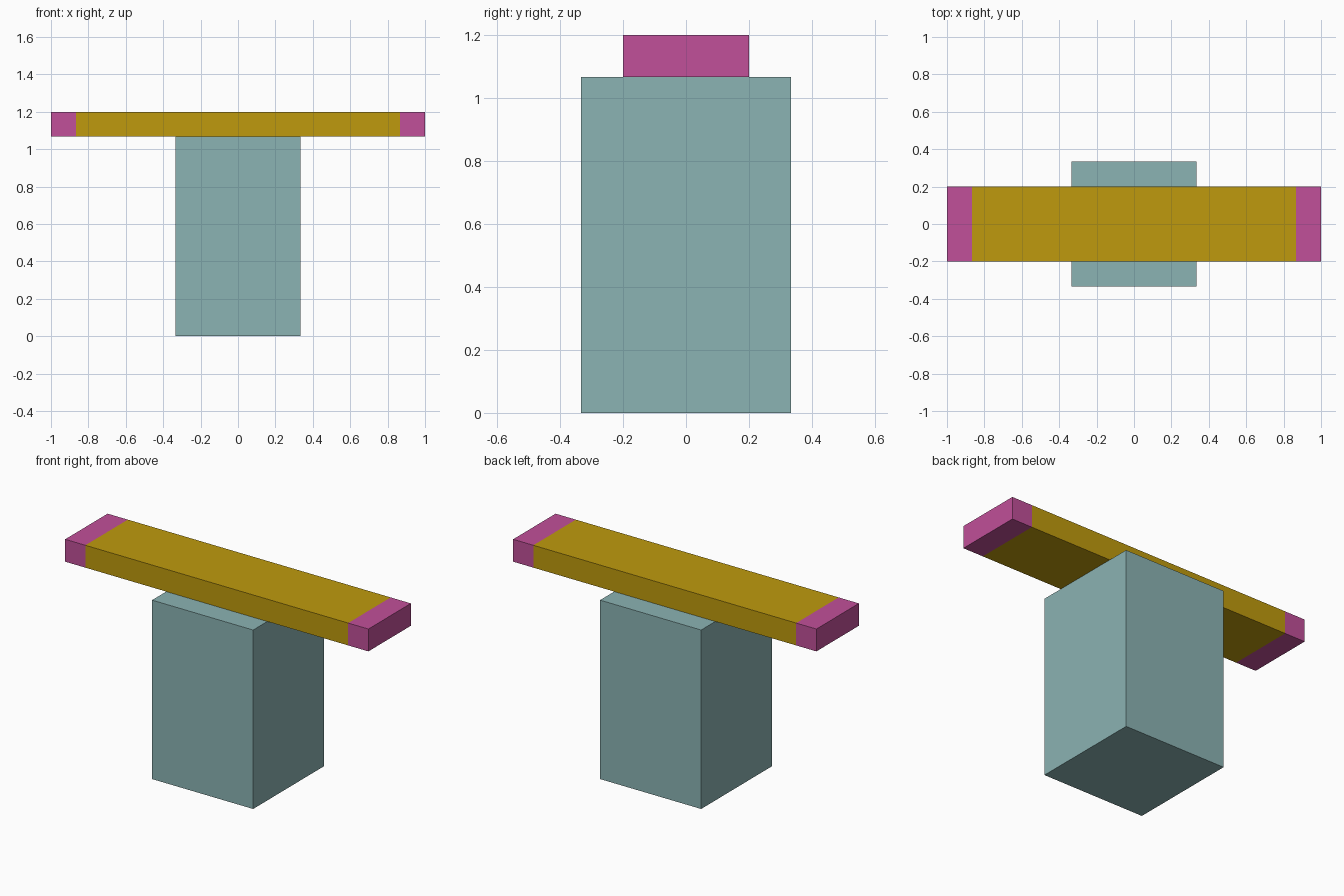
import bpy
import bmesh
from mathutils import Vector

cube = bpy.data.objects.get("Cube")
if cube:
    bpy.data.objects.remove(cube, do_unlink=True)


def material(name, rgb):
    mat = bpy.data.materials.new(name)
    mat.use_nodes = True
    colour = (*rgb, 1.0)
    mat.diffuse_color = colour
    mat.node_tree.nodes["Principled BSDF"].inputs["Base Color"].default_value = colour
    return mat


def box(name, size, bottom, materials, band=None):
    """Box centred on x and y; beyond |x| = band its faces take the second material."""
    bm = bmesh.new()
    bmesh.ops.create_cube(bm, size=1)
    bmesh.ops.scale(bm, vec=Vector(size), verts=bm.verts)
    bmesh.ops.translate(bm, vec=(0, 0, bottom + size[2] / 2), verts=bm.verts)
    if band:
        for x in (-band, band):
            bmesh.ops.bisect_plane(bm, geom=bm.verts[:] + bm.edges[:] + bm.faces[:],
                                   plane_co=(x, 0, 0), plane_no=(1, 0, 0))
        for face in bm.faces:
            face.material_index = int(abs(face.calc_center_median().x) > band)
    mesh = bpy.data.meshes.new(name)
    bm.to_mesh(mesh)
    bm.free()
    for mat in materials:
        mesh.materials.append(mat)
    obj = bpy.data.objects.new(name, mesh)
    bpy.context.collection.objects.link(obj)
    return obj


teal = material("pale teal", (0.258, 0.451, 0.451))
gold = material("gold", (0.521, 0.323, 0.004))
pink = material("pink", (0.533, 0.080, 0.319))

# Upright block
HEIGHT = 1.0667
box("pedestal", (0.6667, 0.6667, HEIGHT), 0, [teal])

# Long bar with coloured ends
box("crossbar", (2, 0.4, 0.1333), HEIGHT, [gold, pink], band=0.8667)
